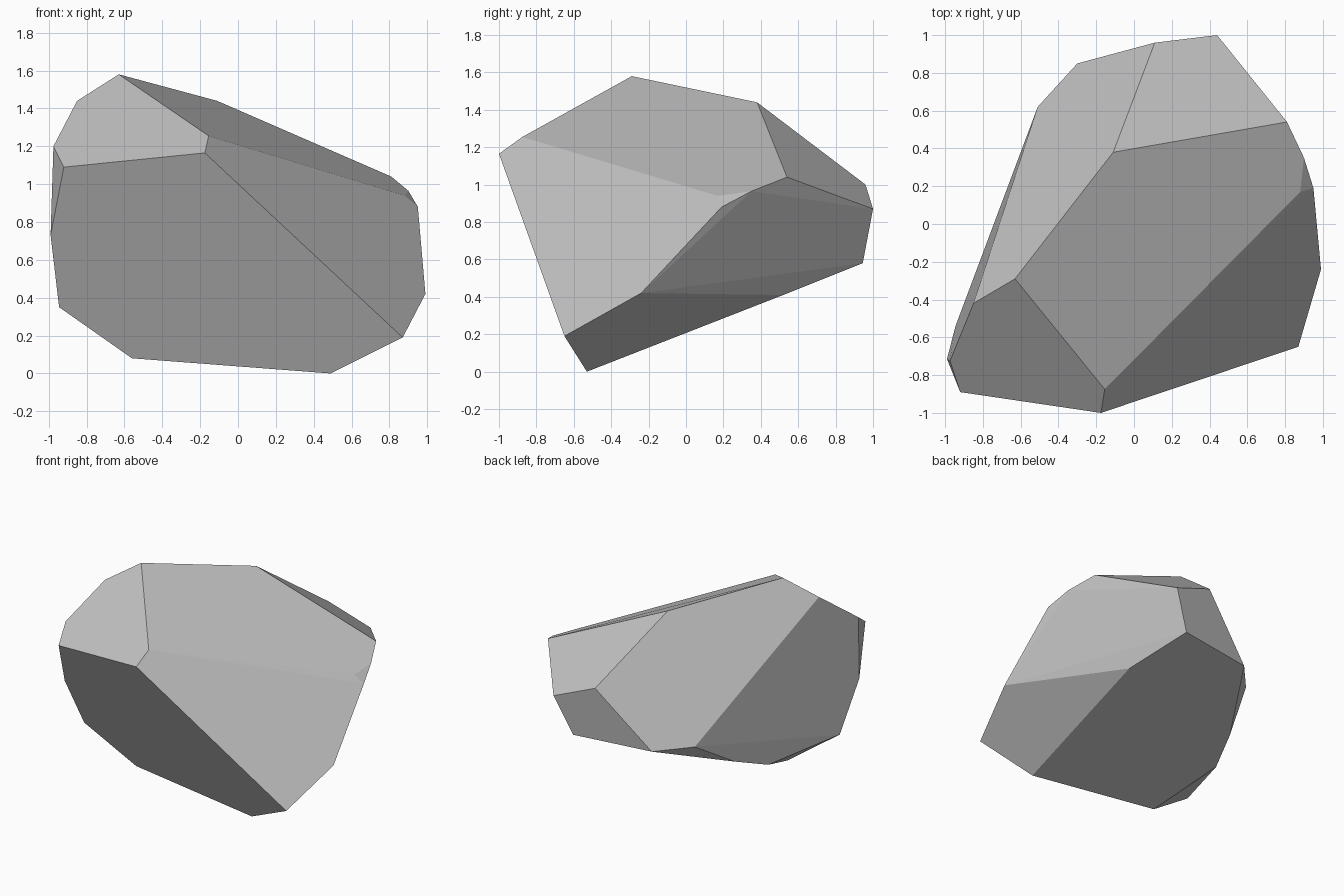
import bpy
import bmesh
import math

# Remove the default cube if the scene has it
default_cube = bpy.data.objects.get("Cube")
if default_cube:
    bpy.data.objects.remove(default_cube, do_unlink=True)


def make_material(name, color):
    material = bpy.data.materials.new(name)
    material.use_nodes = True
    material.diffuse_color = color
    material.node_tree.nodes["Principled BSDF"].inputs["Base Color"].default_value = color
    return material


def make_faceted_stone(name, corners, material):
    """Wrap the corners in a convex shell and merge its coplanar facets."""
    bm = bmesh.new()
    for corner in corners:
        bm.verts.new(corner)
    bmesh.ops.convex_hull(bm, input=bm.verts[:])
    loose = [v for v in bm.verts if not v.link_faces]
    bmesh.ops.delete(bm, geom=loose, context="VERTS")
    bmesh.ops.dissolve_limit(bm, angle_limit=math.radians(2.5),
                             verts=bm.verts[:], edges=bm.edges[:])
    bmesh.ops.recalc_face_normals(bm, faces=bm.faces[:])
    for face in bm.faces:
        face.smooth = False
    mesh = bpy.data.meshes.new(name)
    bm.to_mesh(mesh)
    bm.free()
    mesh.materials.append(material)
    stone = bpy.data.objects.new(name, mesh)
    bpy.context.collection.objects.link(stone)
    return stone


# Crown: the ridge and the upper chipped corners
crown = [
    (-.63, -.29, 1.58), (-.11, .38, 1.44), (.81, .54, 1.04),
    (-.85, -.42, 1.44), (-.155, -.875, 1.255), (.88, .17, .94),
]

# Front slab: the large tilted face and its rim
front_slab = [
    (-.175, -1, 1.165), (-.92, -.89, 1.09), (.87, -.65, .19),
    (-.975, -.725, 1.2), (-.99, -.715, .73), (-.945, -.54, .35),
]

# Left flank: the chipped edge between the crown and the base
left_flank = [(.99, -.24, .42), (.95, .19, .88), (.9, .35, .965)]

# Back: the tapering tail
back = [
    (.44, 1, .87), (.11, .96, 1), (.31, .945, .58),
    (-.3, .85, .575), (-.51, .62, .58),
]

# Base: the sloping underside
base = [
    (.49, -.53, 0), (-.56, -.45, .08), (.48, .52, .41),
    (-.73, .03, .275), (-.63, .3, .376),
]

stone_grey = make_material("stone_grey", (.53, .53, .53, 1))
make_faceted_stone("rock", crown + front_slab + left_flank + back + base, stone_grey)
